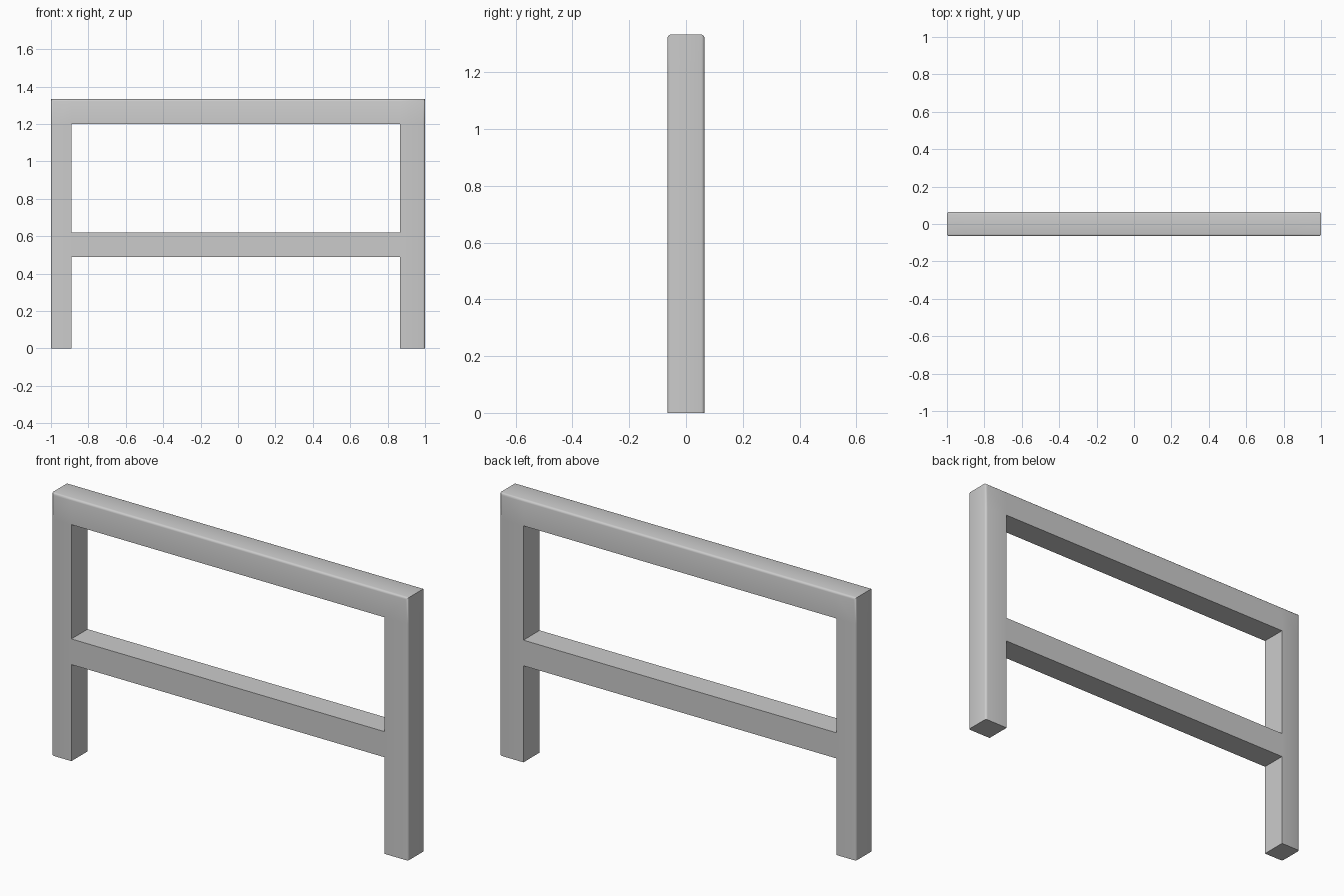
import bpy, bmesh

if "Cube" in bpy.data.objects:
    bpy.data.objects.remove(bpy.data.objects["Cube"])

XS = [-1.0, -0.89, 0.867, 1.0]          # left post, opening, right post
ZS = [0.0, 0.49, 0.62, 1.20, 1.333]     # leg, middle rail, window, top rail
HALF = 0.065
OPEN = {(1, 0), (1, 2)}                 # cells left empty

bm = bmesh.new()
grid = [[bm.verts.new((x, -HALF, z)) for z in ZS] for x in XS]

# Front face of the frame: posts and rails as one sheet
for i in range(len(XS) - 1):
    for j in range(len(ZS) - 1):
        if (i, j) not in OPEN:
            bm.faces.new((grid[i][j], grid[i + 1][j],
                          grid[i + 1][j + 1], grid[i][j + 1]))
for v in [v for v in bm.verts if not v.link_faces]:
    bm.verts.remove(v)

# Thickness
ext = bmesh.ops.extrude_face_region(bm, geom=bm.faces[:], use_keep_orig=True)
for v in [g for g in ext["geom"] if isinstance(g, bmesh.types.BMVert)]:
    v.co.y = HALF
bmesh.ops.recalc_face_normals(bm, faces=bm.faces[:])


# Rounded outer edges along the top and both sides, front and back
def is_outer(e):
    a, b = (v.co for v in e.verts)
    if abs(a.y - b.y) > 1e-5:
        return False
    side = abs(abs(a.x) - 1) < 1e-5 and abs(a.x - b.x) < 1e-5
    top = a.z > ZS[-1] - 1e-5 and b.z > ZS[-1] - 1e-5
    return side or top


bmesh.ops.bevel(bm, geom=[e for e in bm.edges if is_outer(e)], offset=0.011,
                offset_type='OFFSET', segments=3, profile=0.5, affect='EDGES')

mesh = bpy.data.meshes.new("post_and_rail_frame")
bm.to_mesh(mesh)
bm.free()
frame = bpy.data.objects.new("post_and_rail_frame", mesh)
bpy.context.collection.objects.link(frame)
bpy.context.view_layer.objects.active = frame
frame.select_set(True)
bpy.ops.object.shade_smooth_by_angle(angle=0.6)
